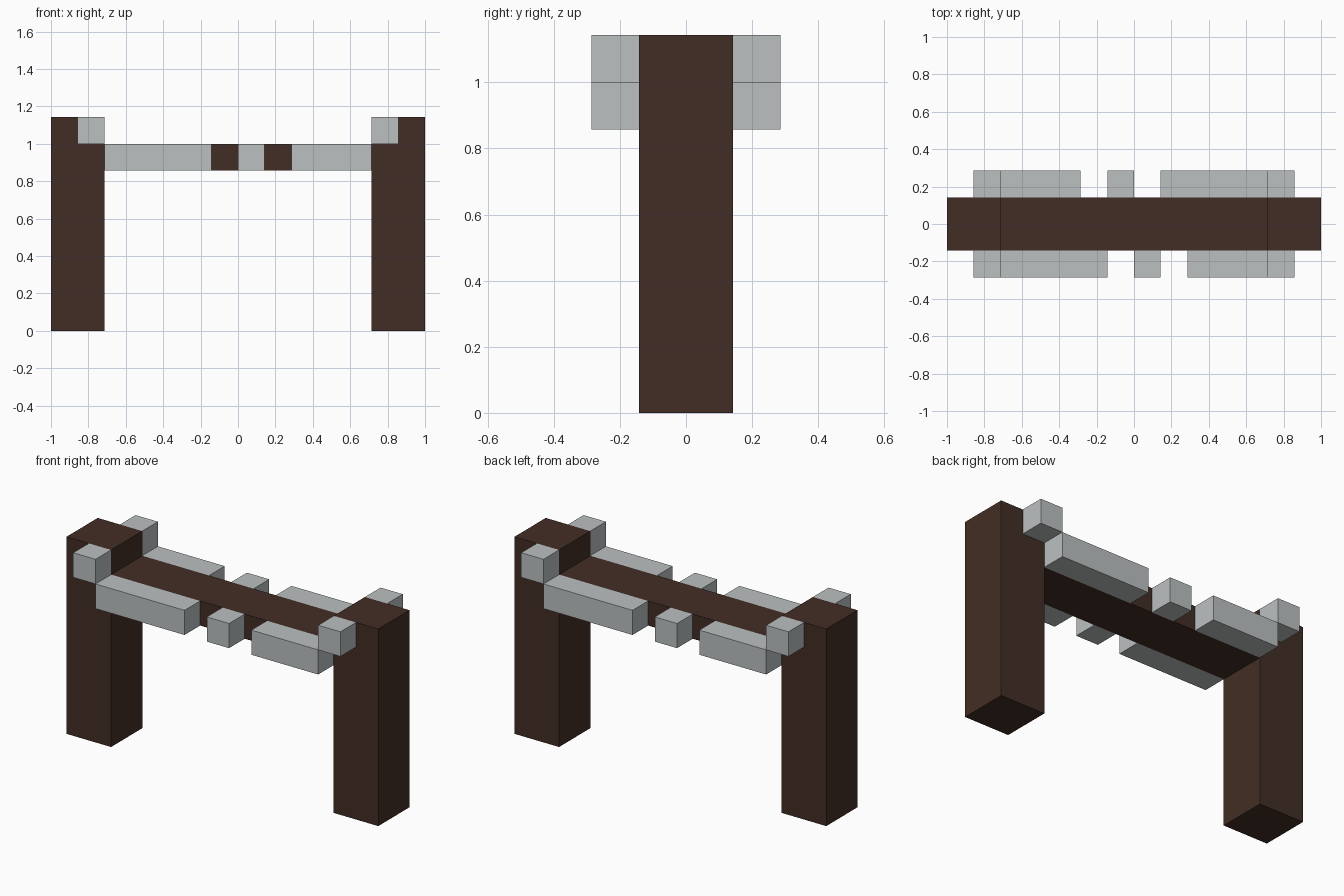
import bpy

cube = bpy.data.objects.get("Cube")
if cube:
    bpy.data.objects.remove(cube, do_unlink=True)

U = 1 / 7  # block module


def material(name, color):
    mat = bpy.data.materials.new(name)
    mat.use_nodes = True
    mat.diffuse_color = color
    bsdf = next(n for n in mat.node_tree.nodes if n.type == 'BSDF_PRINCIPLED')
    bsdf.inputs["Base Color"].default_value = color
    bsdf.inputs["Roughness"].default_value = 0.9
    return mat


def block(name, low, high, mat):
    """Box between two corners, given in block modules."""
    center = [(a + b) / 2 * U for a, b in zip(low, high)]
    bpy.ops.mesh.primitive_cube_add(size=1, location=center)
    obj = bpy.context.object
    obj.name = name
    obj.scale = [(b - a) * U for a, b in zip(low, high)]
    bpy.ops.object.transform_apply(location=False, rotation=False, scale=True)
    obj.data.materials.append(mat)


wood = material("dark brown wood", (0.055, 0.027, 0.018, 1))
stone = material("light grey stone", (0.50, 0.53, 0.53, 1))

# Posts and the crossbeam between them
block("right_post", (-7, -1, 0), (-5, 1, 8), wood)
block("left_post", (5, -1, 0), (7, 1, 8), wood)
block("crossbeam", (-5, -1, 6), (5, 1, 7), wood)

# Trim along each side; the back is the front turned half way round
trim = [
    ("long_rail", -5, -1, 6),
    ("middle_stub", 0, 1, 6),
    ("short_rail", 2, 5, 6),
    ("first_end_block", -6, -5, 7),
    ("second_end_block", 5, 6, 7),
]
for part, x0, x1, z in trim:
    block("front_" + part, (x0, -2, z), (x1, -1, z + 1), stone)
    block("back_" + part, (-x1, 1, z), (-x0, 2, z + 1), stone)
